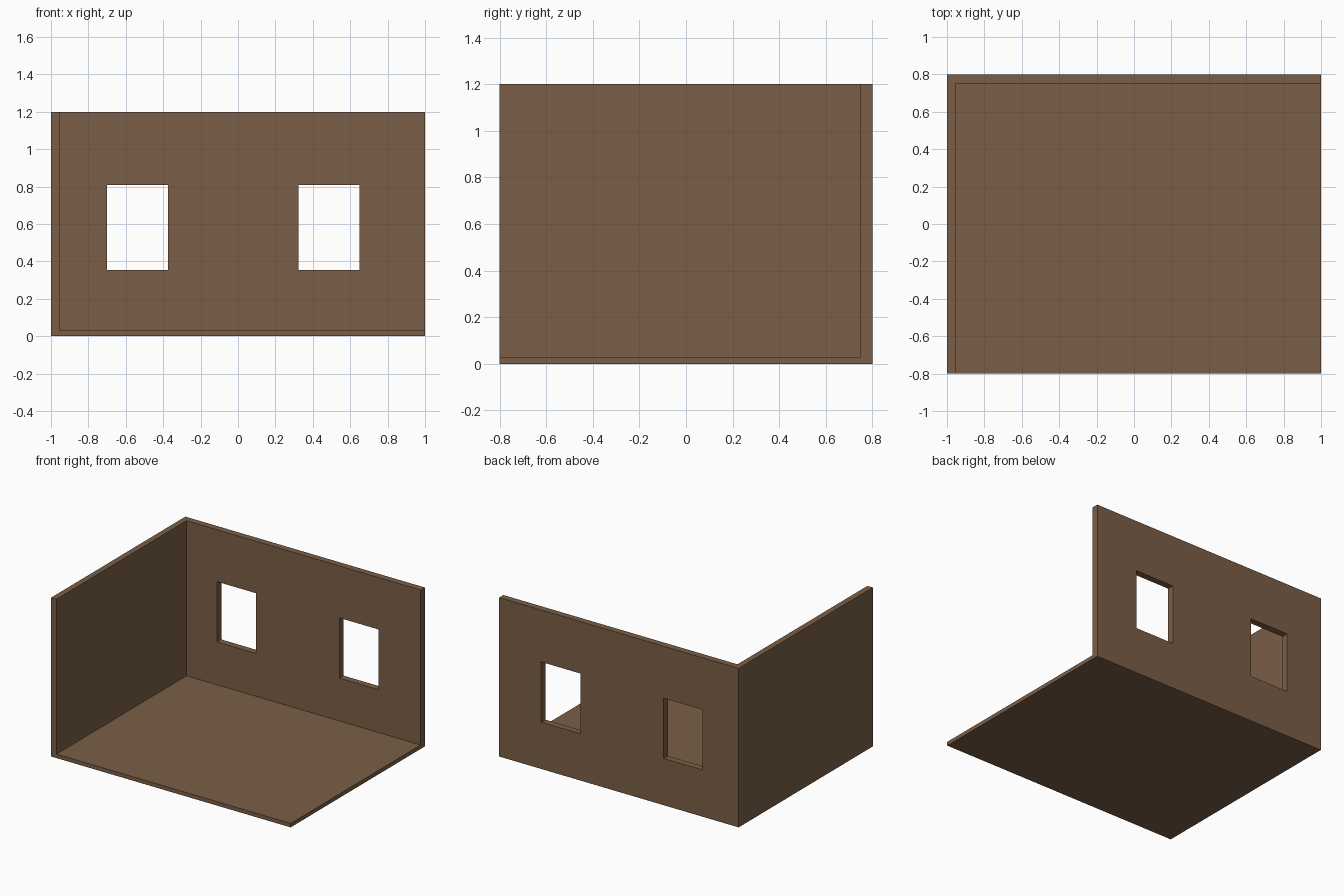
import bpy

if "Cube" in bpy.data.objects:
    bpy.data.objects.remove(bpy.data.objects["Cube"])

# Single wood-brown colour
brown = bpy.data.materials.new("warm brown")
brown.diffuse_color = (0.195, 0.112, 0.063, 1)
brown.use_nodes = True
brown.node_tree.nodes["Principled BSDF"].inputs["Base Color"].default_value = brown.diffuse_color


def box(name, lo, hi):
    """Axis-aligned box between two corners."""
    bpy.ops.mesh.primitive_cube_add(size=1)
    ob = bpy.context.object
    ob.name = name
    for v in ob.data.vertices:
        v.co = [(l + h) / 2 + c * (h - l) for l, h, c in zip(lo, hi, v.co)]
    ob.data.materials.append(brown)
    return ob


def cut(target, cutter):
    """Subtract the cutter and discard it."""
    mod = target.modifiers.new(cutter.name, 'BOOLEAN')
    mod.operation = 'DIFFERENCE'
    mod.solver = 'EXACT'
    mod.object = cutter
    bpy.context.view_layer.objects.active = target
    bpy.ops.object.modifier_apply(modifier=mod.name)
    bpy.data.objects.remove(cutter, do_unlink=True)


# Solid block hollowed into a floor, left wall and back wall
room = box("room_shell", (-1, -0.8, 0), (1, 0.8, 1.2))
cut(room, box("interior", (-0.955, -1, 0.03), (1.2, 0.75, 1.4)))

# Two window openings in the back wall
for x in (-0.70, 0.323):
    cut(room, box("window_opening", (x, 0.6, 0.353), (x + 0.326, 1, 0.808)))
